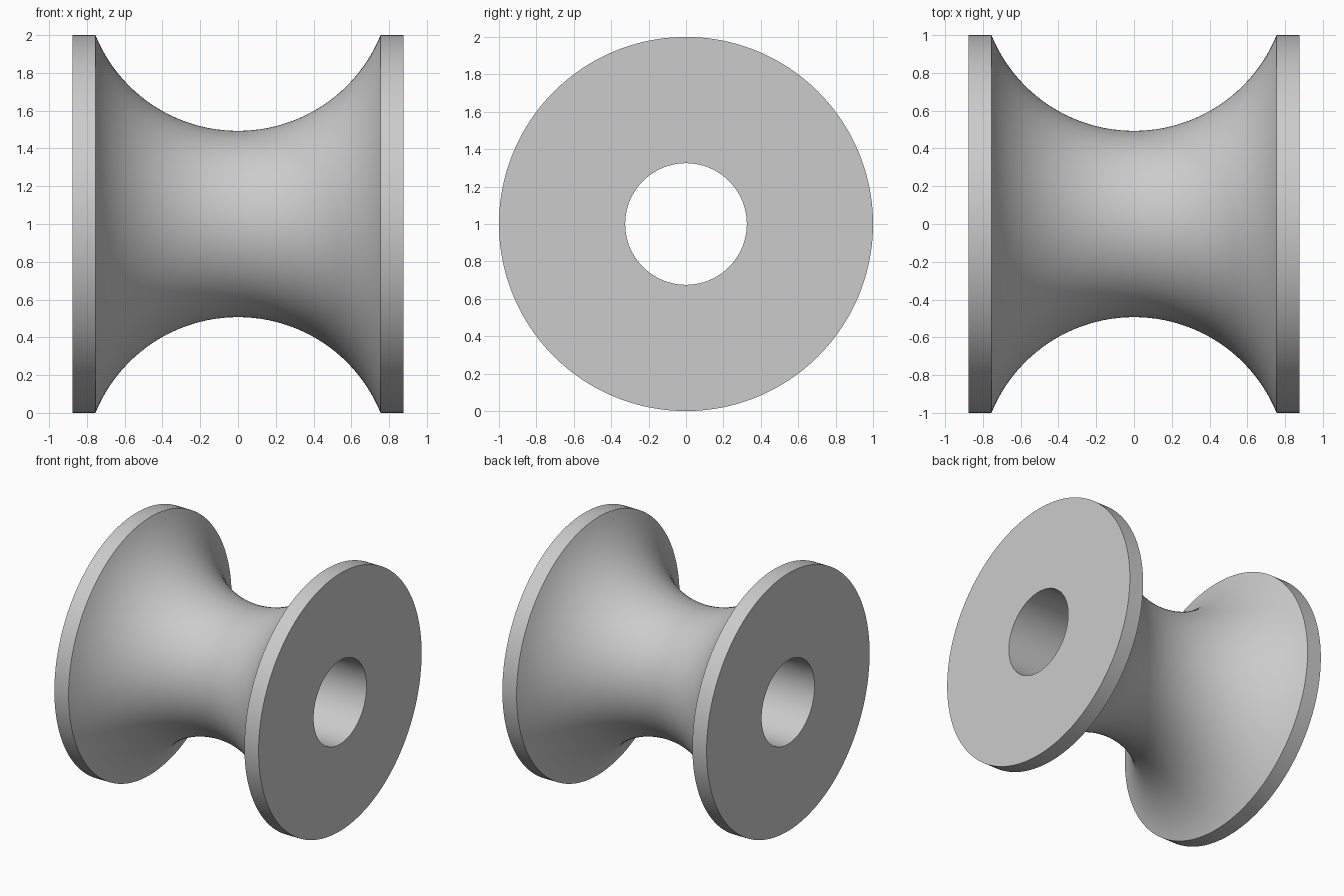
import bpy
import bmesh
from math import asin, cos, pi, radians, sin
from mathutils import Vector

cube = bpy.data.objects.get("Cube")
if cube:
    bpy.data.objects.remove(cube, do_unlink=True)

# Main sizes of the roller
HALF_WIDTH = 0.877
RIM_RADIUS = 1.0
BORE_RADIUS = 0.325
GROOVE_HALF = 0.755
WAIST_RADIUS = 0.493
ARC_STEPS = 48
SPIN_STEPS = 160

# Plain grey material
grey = bpy.data.materials.new("light grey")
grey.use_nodes = True
colour = (0.6, 0.6, 0.6, 1.0)
grey.diffuse_color = colour
grey.node_tree.nodes["Principled BSDF"].inputs["Base Color"].default_value = colour

# Half section: bore, flat flanges and circular groove, as (x, radius)
depth = RIM_RADIUS - WAIST_RADIUS
arc_radius = (GROOVE_HALF ** 2 + depth ** 2) / (2 * depth)
sweep = asin(GROOVE_HALF / arc_radius)
profile = [(-HALF_WIDTH, BORE_RADIUS), (-HALF_WIDTH, RIM_RADIUS)]
for i in range(ARC_STEPS + 1):
    a = sweep * (2 * i / ARC_STEPS - 1)
    profile.append((arc_radius * sin(a), WAIST_RADIUS + arc_radius * (1 - cos(a))))
profile += [(HALF_WIDTH, RIM_RADIUS), (HALF_WIDTH, BORE_RADIUS)]

# Spin the closed section around the x axis
bm = bmesh.new()
verts = [bm.verts.new((x, 0, r)) for x, r in profile]
edges = [bm.edges.new((v, verts[(i + 1) % len(verts)])) for i, v in enumerate(verts)]
bmesh.ops.spin(bm, geom=verts + edges, cent=Vector(), axis=Vector((1, 0, 0)),
               angle=2 * pi, steps=SPIN_STEPS, use_duplicate=False)
bmesh.ops.remove_doubles(bm, verts=bm.verts, dist=0.0001)
bmesh.ops.recalc_face_normals(bm, faces=bm.faces)
bmesh.ops.translate(bm, verts=bm.verts, vec=(0, 0, RIM_RADIUS))
mesh = bpy.data.meshes.new("grooved_roller")
bm.to_mesh(mesh)
bm.free()
mesh.materials.append(grey)

roller = bpy.data.objects.new("grooved_roller", mesh)
bpy.context.collection.objects.link(roller)

# Smooth surfaces with crisp rim and bore edges
bpy.ops.object.select_all(action="DESELECT")
roller.select_set(True)
bpy.context.view_layer.objects.active = roller
bpy.ops.object.shade_smooth_by_angle(angle=radians(30))
